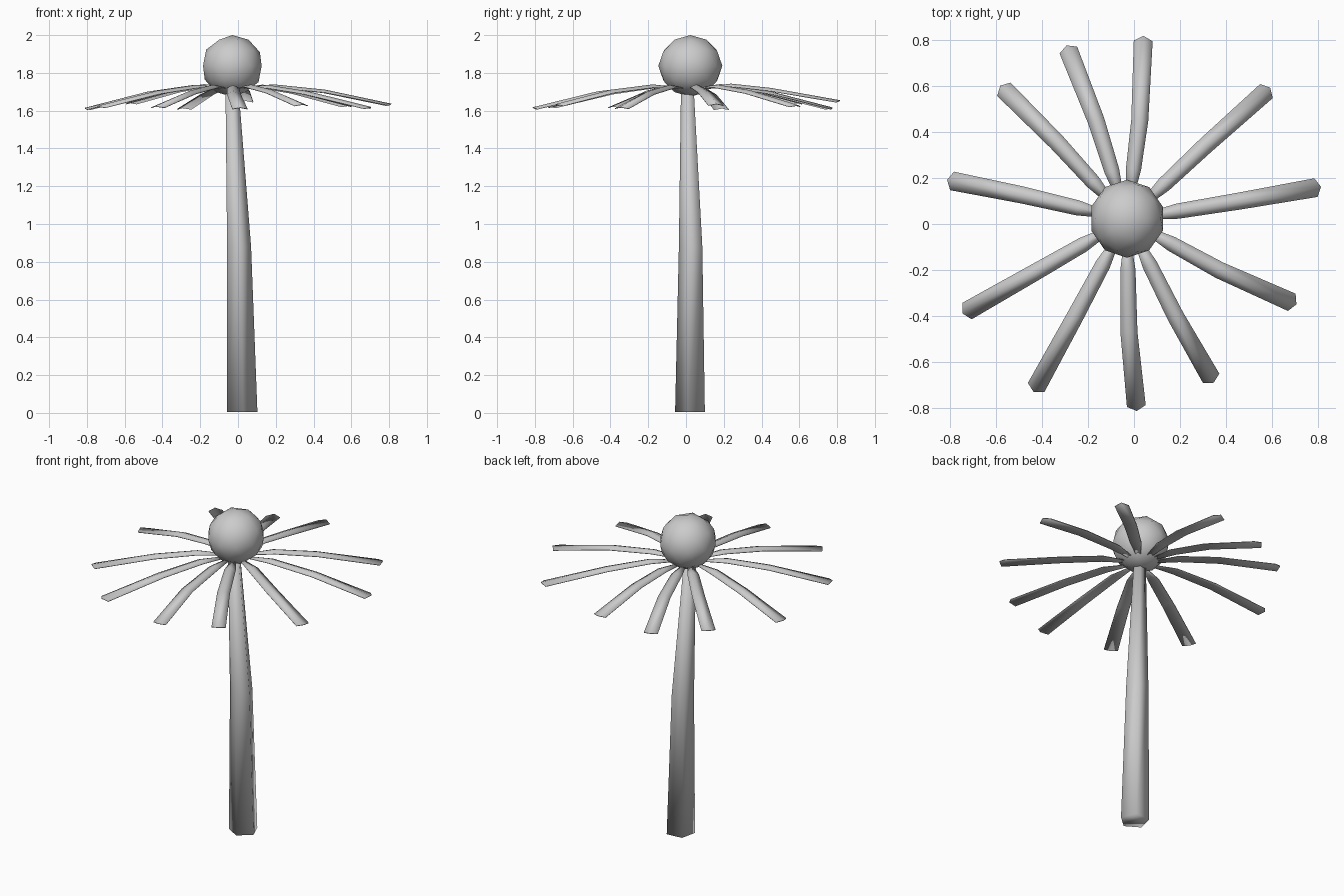
import bpy, bmesh, math
from mathutils import Vector

if "Cube" in bpy.data.objects:
    bpy.data.objects.remove(bpy.data.objects["Cube"])

HUB = Vector((-0.03, 0.02))


def finish(name, bm):
    bmesh.ops.recalc_face_normals(bm, faces=bm.faces)
    mesh = bpy.data.meshes.new(name)
    bm.to_mesh(mesh)
    bm.free()
    for p in mesh.polygons:
        p.use_smooth = True
    ob = bpy.data.objects.new(name, mesh)
    bpy.context.collection.objects.link(ob)
    return ob


# Stem: tapering, slightly bent five-sided tube (x, y, z, radius)
bm = bmesh.new()
rings = []
for x, y, z, r in [(0.02, 0.027, 0.005, 0.085), (0.004, 0.029, 0.88, 0.067),
                   (-0.032, 0.01, 1.70, 0.037)]:
    rings.append([bm.verts.new((x + r * math.cos(a), y + r * math.sin(a), z))
                  for a in (math.radians(131 + 72 * i) for i in range(5))])
for lo, hi in zip(rings, rings[1:]):
    for i in range(5):
        j = (i + 1) % 5
        bm.faces.new((lo[i], lo[j], hi[j], hi[i]))
bm.faces.new(rings[0])
bm.faces.new(rings[-1])
finish("stem", bm)

# Flower centre
bm = bmesh.new()
bmesh.ops.create_icosphere(bm, subdivisions=2, radius=0.163)
bmesh.ops.scale(bm, verts=bm.verts, vec=(1, 1.04, 1))
bmesh.ops.translate(bm, verts=bm.verts, vec=(HUB.x, HUB.y + 0.003, 1.837))
finish("flower_centre", bm)


# Petal: gently arched strip running root, shoulder, middle, tip
def petal(name, mid, tip, tip_z):
    mid, tip = Vector(mid), Vector(tip)
    out = (mid - HUB).normalized()
    end = (tip - mid).normalized()
    drop = (tip_z - 1.63) * 0.5
    # centre point, direction, height, half width, arch depth, point length
    rows = [(HUB + out * 0.07, out, 1.725, 0.012, 0.006, 0),
            (HUB + out * 0.22, out, 1.738 + drop * 0.4, 0.033, 0.014, 0),
            (mid, (out + end).normalized(), 1.708 + drop, 0.037, 0.015, 0),
            (tip, end, tip_z, 0.041, 0.008, 0.022)]
    bm = bmesh.new()
    grid = []
    for c, d, z, w, depth, point in rows:
        side = Vector((-d.y, d.x))
        row = []
        for s in (-1, 0, 1):
            p = c + side * w * s + d * (point if s == 0 else 0)
            row.append(bm.verts.new((p.x, p.y, z - depth * abs(s))))
        grid.append(row)
    for a, b in zip(grid, grid[1:]):
        for i in range(2):
            bm.faces.new((a[i + 1], a[i], b[i], b[i + 1]))
    ob = finish(name, bm)
    solid = ob.modifiers.new("thickness", 'SOLIDIFY')
    solid.thickness = 0.004


# Middle point, tip point, tip height
PETALS = [((0.025, 0.45), (0.04, 0.795), 1.655),
          ((-0.165, 0.45), (-0.285, 0.755), 1.617),
          ((-0.335, 0.355), (-0.565, 0.585), 1.645),
          ((-0.48, 0.125), (-0.79, 0.187), 1.615),
          ((-0.43, -0.21), (-0.725, -0.378), 1.625),
          ((-0.255, -0.40), (-0.425, -0.71), 1.625),
          ((-0.022, -0.47), (0.01, -0.79), 1.618),
          ((0.18, -0.40), (0.335, -0.67), 1.635),
          ((0.37, -0.20), (0.685, -0.34), 1.62),
          ((0.46, 0.10), (0.79, 0.158), 1.637),
          ((0.31, 0.34), (0.575, 0.577), 1.63)]
for n, (mid, tip, tip_z) in enumerate(PETALS, 1):
    petal(f"petal_{n}", mid, tip, tip_z)
